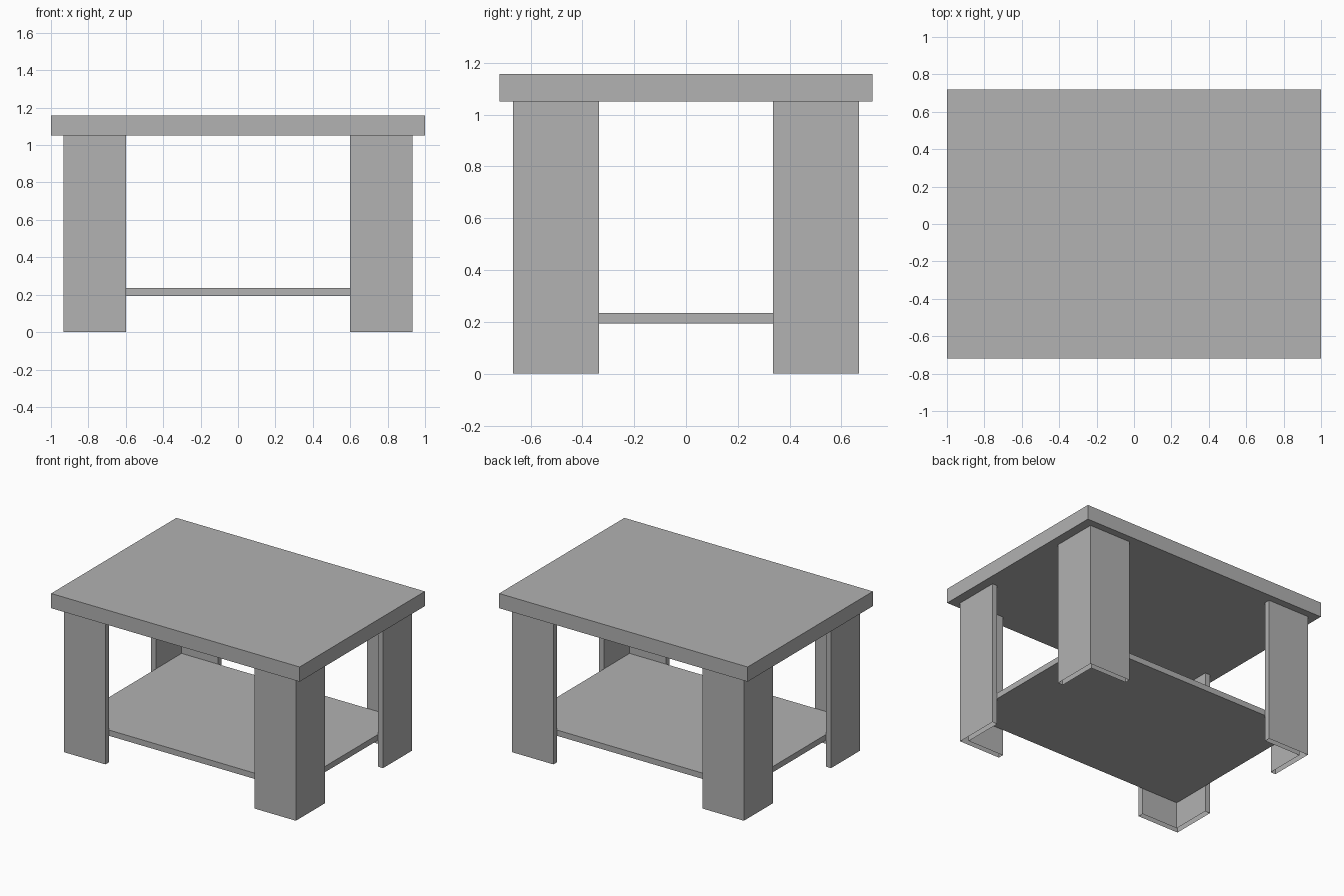
import bpy, bmesh

if "Cube" in bpy.data.objects:
    bpy.data.objects.remove(bpy.data.objects["Cube"])

grey = bpy.data.materials.new("plain grey")
grey.diffuse_color = (0.445, 0.445, 0.445, 1)
grey.use_nodes = True
grey.node_tree.nodes["Principled BSDF"].inputs["Base Color"].default_value = grey.diffuse_color


def add_object(name, bm):
    bmesh.ops.recalc_face_normals(bm, faces=bm.faces)
    mesh = bpy.data.meshes.new(name)
    bm.to_mesh(mesh)
    bm.free()
    mesh.materials.append(grey)
    obj = bpy.data.objects.new(name, mesh)
    bpy.context.collection.objects.link(obj)
    return obj


def board(name, half_x, half_y, z0, z1):
    bm = bmesh.new()
    bmesh.ops.create_cube(bm, size=1)
    for v in bm.verts:
        v.co.x *= 2 * half_x
        v.co.y *= 2 * half_y
        v.co.z = z1 if v.co.z > 0 else z0
    return add_object(name, bm)


# Table dimensions
LEG_X, LEG_Y = 0.933, 0.667      # outer faces of the legs
INNER_X, INNER_Y = 0.60, 0.335   # free ends of the leg arms
T = 0.04                         # leg wall thickness
LEG_TOP = 1.05

# Tabletop, and lower shelf resting inside the leg corners
board("tabletop", 1.0, 0.72, LEG_TOP, 1.157)
board("lower_shelf", LEG_X - T, LEG_Y - T, 0.193, 0.235)

# L-section legs: hollow walls, open underneath, capped under the tabletop
profile = [(LEG_X, LEG_Y), (INNER_X, LEG_Y), (INNER_X, LEG_Y - T),
           (LEG_X - T, LEG_Y - T), (LEG_X - T, INNER_Y), (LEG_X, INNER_Y)]
bm = bmesh.new()
low = [bm.verts.new((x, y, 0)) for x, y in profile]
high = [bm.verts.new((x, y, LEG_TOP)) for x, y in profile]
for i in range(len(profile)):
    j = (i + 1) % len(profile)
    bm.faces.new((low[i], low[j], high[j], high[i]))
bm.faces.new(high)
legs = add_object("corner_legs", bm)
mirror = legs.modifiers.new("four corners", 'MIRROR')
mirror.use_axis = (True, True, False)
mirror.use_mirror_merge = False
